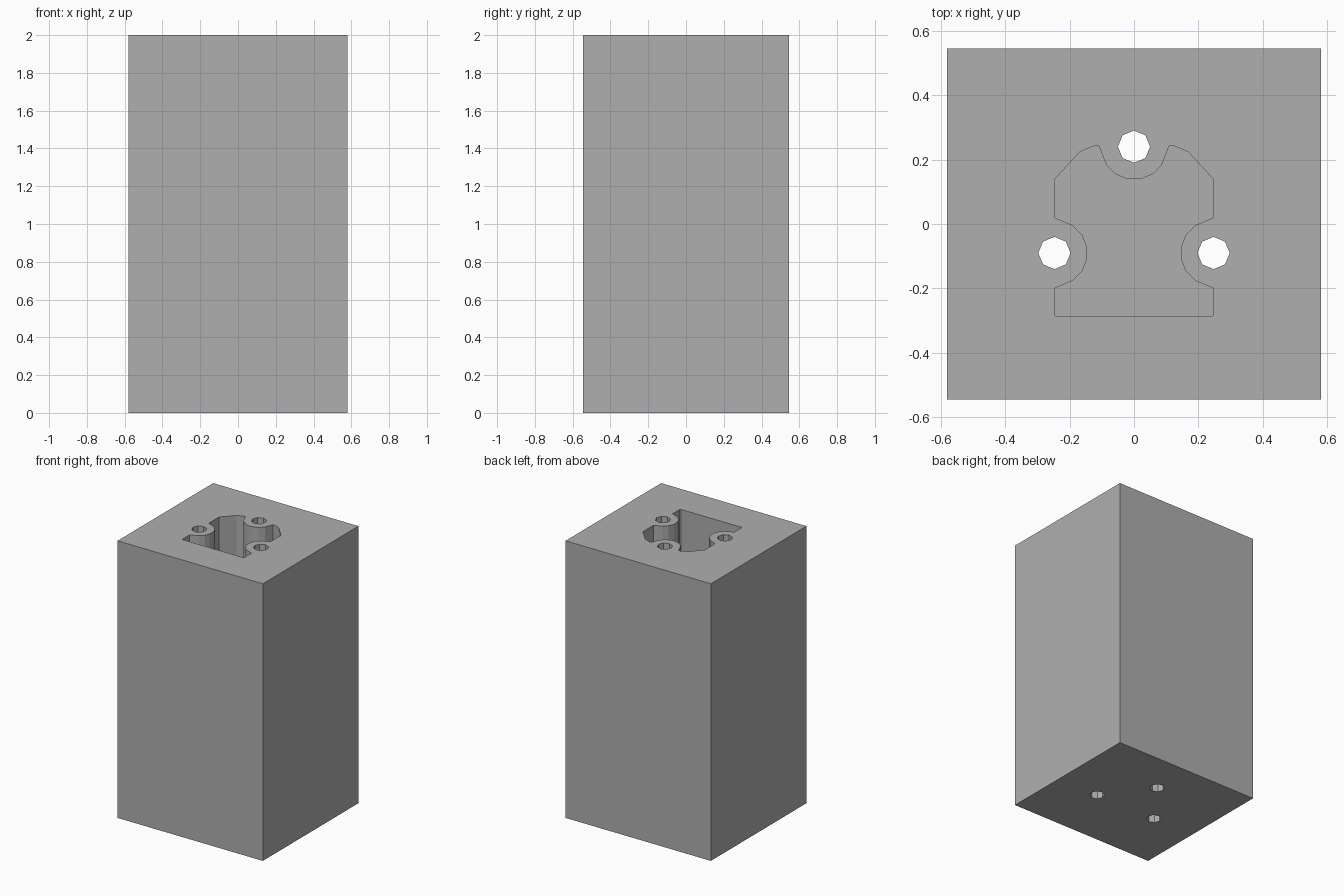
import bpy, bmesh
from math import cos, sin, radians

if "Cube" in bpy.data.objects:
    bpy.data.objects.remove(bpy.data.objects["Cube"])

HALF_X, HALF_Y, HEIGHT = 0.58, 0.545, 2.0
FLOOR_Z = 0.2
HOLE_R, LUG_R = 0.05, 0.103
SIDE_HOLE, BACK_HOLE = (0.247, -0.09), (0.0, 0.24)


def arc(centre, radius, degrees):
    return [(centre[0] + radius * cos(radians(a)),
             centre[1] + radius * sin(radians(a))) for a in degrees]


def prism(name, outline, z0, z1):
    """Extrude a counter-clockwise outline from z0 to z1."""
    bm = bmesh.new()
    face = bm.faces.new([bm.verts.new((x, y, z0)) for x, y in outline])
    ext = bmesh.ops.extrude_face_region(bm, geom=[face], use_keep_orig=True)
    top = [v for v in ext["geom"] if isinstance(v, bmesh.types.BMVert)]
    bmesh.ops.translate(bm, verts=top, vec=(0, 0, z1 - z0))
    bmesh.ops.recalc_face_normals(bm, faces=bm.faces)
    mesh = bpy.data.meshes.new(name)
    bm.to_mesh(mesh)
    bm.free()
    obj = bpy.data.objects.new(name, mesh)
    bpy.context.collection.objects.link(obj)
    return obj


def cut(target, cutter):
    cutter.hide_render = True
    mod = target.modifiers.new(cutter.name, 'BOOLEAN')
    mod.operation, mod.solver, mod.object = 'DIFFERENCE', 'EXACT', cutter
    bpy.context.view_layer.objects.active = target
    bpy.ops.object.modifier_apply(modifier=mod.name)
    bpy.data.objects.remove(cutter)


# Solid outer block
block = prism("housing_block", [(-HALF_X, -HALF_Y), (HALF_X, -HALF_Y),
                                (HALF_X, HALF_Y), (-HALF_X, HALF_Y)], 0, HEIGHT)

# Dark grey finish
grey = bpy.data.materials.new("dark_grey")
grey.diffuse_color = (0.43, 0.43, 0.43, 1)
grey.use_nodes = True
grey.node_tree.nodes["Principled BSDF"].inputs["Base Color"].default_value = grey.diffuse_color
block.data.materials.append(grey)

# Blind pocket: right half of the outline, front to back, wrapping two lugs
right = [(0.242, -0.286), (0.247, -0.281), (0.247, -0.2)]
right += arc(SIDE_HOLE, LUG_R, [236.25 - 22.5 * i for i in range(6)])
right += [(0.247, 0.02), (0.247, 0.138), (0.168, 0.224), (0.124, 0.242), (0.109, 0.242)]
right += arc(BACK_HOLE, LUG_R, [-33.75, -56.25, -78.75])
left = [(-x, y) for x, y in reversed(right)]
cut(block, prism("pocket_cutter", right + left, FLOOR_Z, HEIGHT + 0.1))

# Three octagonal through holes down the lugs
for i, c in enumerate([SIDE_HOLE, (-SIDE_HOLE[0], SIDE_HOLE[1]), BACK_HOLE]):
    octagon = arc(c, HOLE_R, range(0, 360, 45))
    cut(block, prism(f"hole_cutter_{i}", octagon, -0.1, HEIGHT + 0.1))
